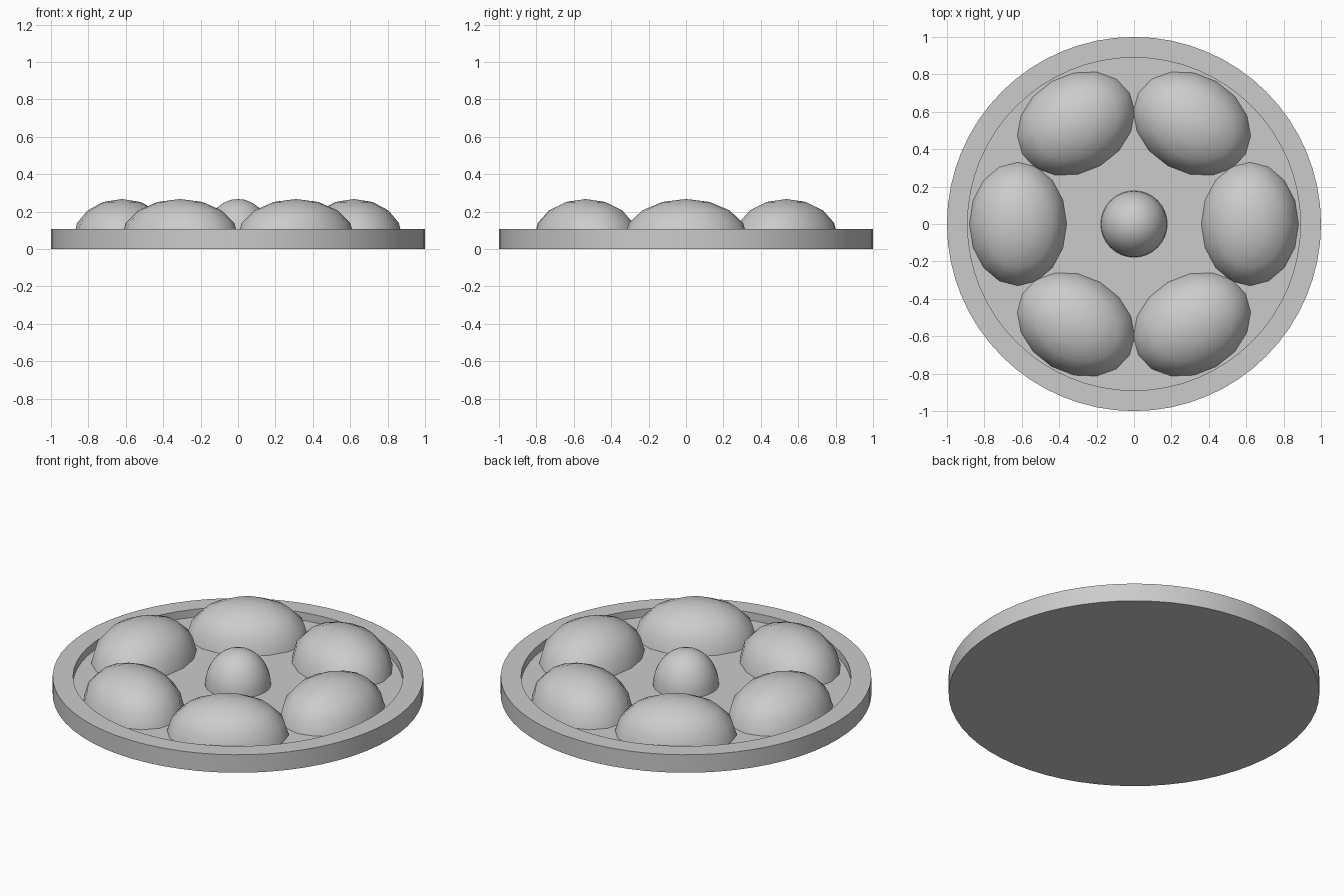
import bpy, bmesh, math
from mathutils import Matrix, Vector

cube = bpy.data.objects.get("Cube")
if cube:
    bpy.data.objects.remove(cube, do_unlink=True)

FLOOR = 0.06
TOP = 0.267

grey = bpy.data.materials.new("plain grey")
grey.use_nodes = True
grey.diffuse_color = (0.6, 0.6, 0.6, 1)
grey.node_tree.nodes["Principled BSDF"].inputs["Base Color"].default_value = grey.diffuse_color


def add_object(name, bm):
    bmesh.ops.recalc_face_normals(bm, faces=bm.faces)
    mesh = bpy.data.meshes.new(name)
    bm.to_mesh(mesh)
    bm.free()
    mesh.materials.append(grey)
    obj = bpy.data.objects.new(name, mesh)
    bpy.context.collection.objects.link(obj)
    bpy.ops.object.select_all(action="DESELECT")
    obj.select_set(True)
    bpy.context.view_layer.objects.active = obj
    bpy.ops.object.shade_smooth_by_angle(angle=math.radians(40))
    return obj


def add_dome(name, distance, angle, radial, tangential, segments):
    """Upper half of an ellipsoid resting on the dish floor."""
    bm = bmesh.new()
    bmesh.ops.create_uvsphere(bm, u_segments=segments, v_segments=segments // 2, radius=1)
    bmesh.ops.bisect_plane(bm, geom=bm.verts[:] + bm.edges[:] + bm.faces[:],
                           plane_co=(0, 0, 0), plane_no=(0, 0, 1), clear_inner=True)
    bmesh.ops.holes_fill(bm, edges=[e for e in bm.edges if e.is_boundary])
    bm.transform(Matrix.Rotation(angle, 4, "Z")
                 @ Matrix.Translation((distance, 0, FLOOR))
                 @ Matrix.Diagonal((radial, tangential, TOP - FLOOR, 1)))
    return add_object(name, bm)


# Shallow dish: spun profile with a raised rim
bm = bmesh.new()
profile = [(0, 0), (1, 0), (1, 0.107), (0.89, 0.107), (0.89, FLOOR), (0, FLOOR)]
verts = [bm.verts.new((r, 0, z)) for r, z in profile]
edges = [bm.edges.new(pair) for pair in zip(verts, verts[1:])]
bmesh.ops.spin(bm, geom=verts + edges, cent=(0, 0, 0), axis=(0, 0, 1),
               angle=math.tau, steps=64, use_duplicate=False)
bmesh.ops.remove_doubles(bm, verts=bm.verts, dist=0.0001)
add_object("dish", bm)

# Ring of six oval domes around a round centre dome
for i in range(6):
    add_dome(f"oval_dome_{i + 1}", 0.62, i * math.tau / 6, 0.26, 0.33, 16)
add_dome("centre_dome", 0, 0, 0.178, 0.178, 32)
